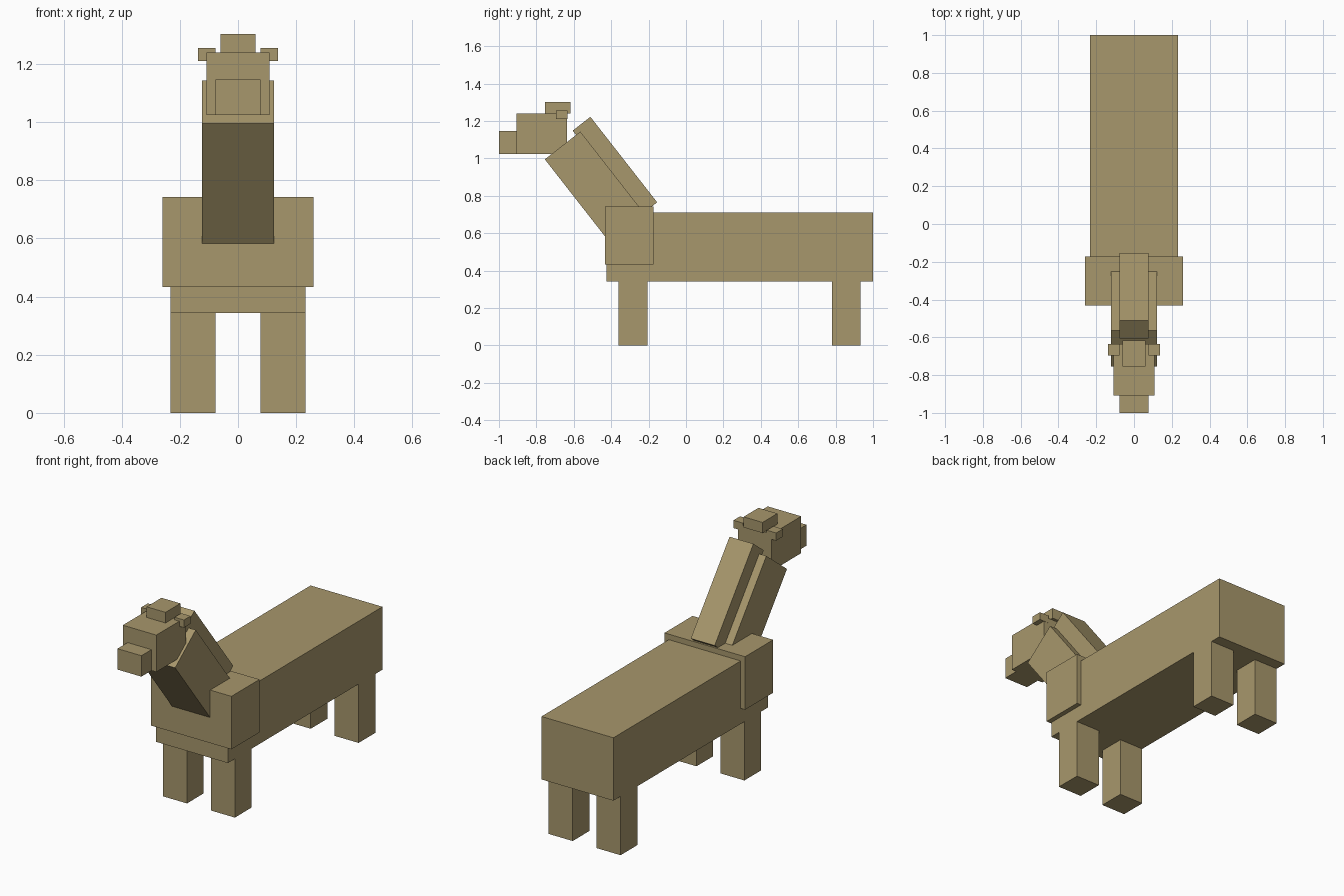
import bpy
import bmesh
from math import radians
from mathutils import Matrix, Vector

cube = bpy.data.objects.get("Cube")
if cube:
    bpy.data.objects.remove(cube, do_unlink=True)

# Single tan coat colour
COAT = (0.39, 0.31, 0.15, 1.0)
coat = bpy.data.materials.new("tan_coat")
coat.use_nodes = True
coat.diffuse_color = COAT
bsdf = next(n for n in coat.node_tree.nodes if n.type == "BSDF_PRINCIPLED")
bsdf.inputs["Base Color"].default_value = COAT


def block(name, centre, size, tilt=0.0):
    """Flat-faced box, optionally tilted about the x axis."""
    mesh = bpy.data.meshes.new(name)
    bm = bmesh.new()
    bmesh.ops.create_cube(bm, size=1, matrix=Matrix.Diagonal((*size, 1)))
    bm.to_mesh(mesh)
    bm.free()
    mesh.materials.append(coat)
    obj = bpy.data.objects.new(name, mesh)
    obj.location = centre
    obj.rotation_euler.x = tilt
    bpy.context.collection.objects.link(obj)
    return obj


def span(name, x, y, z):
    """Upright box given by its (low, high) extents on each axis."""
    low, high = (Vector(c) for c in zip(x, y, z))
    return block(name, (low + high) / 2, high - low)


def pair(name, x, y, z):
    """Matching boxes on the left (+x) and right (-x) sides."""
    span("left_" + name, x, y, z)
    span("right_" + name, (-x[1], -x[0]), y, z)


# Trunk and chest
span("body", (-0.232, 0.232), (-0.425, 1.0), (0.343, 0.71))
span("chest", (-0.26, 0.26), (-0.432, -0.173), (0.433, 0.742))

# Legs
pair("front_leg", (0.077, 0.232), (-0.36, -0.207), (0, 0.343))
pair("back_leg", (0.077, 0.232), (0.78, 0.934), (0, 0.343))

# Leaning neck with the mane behind it
LEAN = radians(38)
block("neck", (0, -0.469, 0.825), (0.246, 0.241, 0.62), LEAN)
block("mane", (0, -0.38, 0.957), (0.154, 0.12, 0.58), LEAN)

# Head
span("head", (-0.108, 0.108), (-0.907, -0.635), (1.025, 1.24))
span("snout", (-0.077, 0.077), (-1.0, -0.907), (1.025, 1.147))
span("forelock", (-0.061, 0.061), (-0.755, -0.618), (1.24, 1.302))
pair("ear", (0.077, 0.138), (-0.695, -0.634), (1.21, 1.255))
